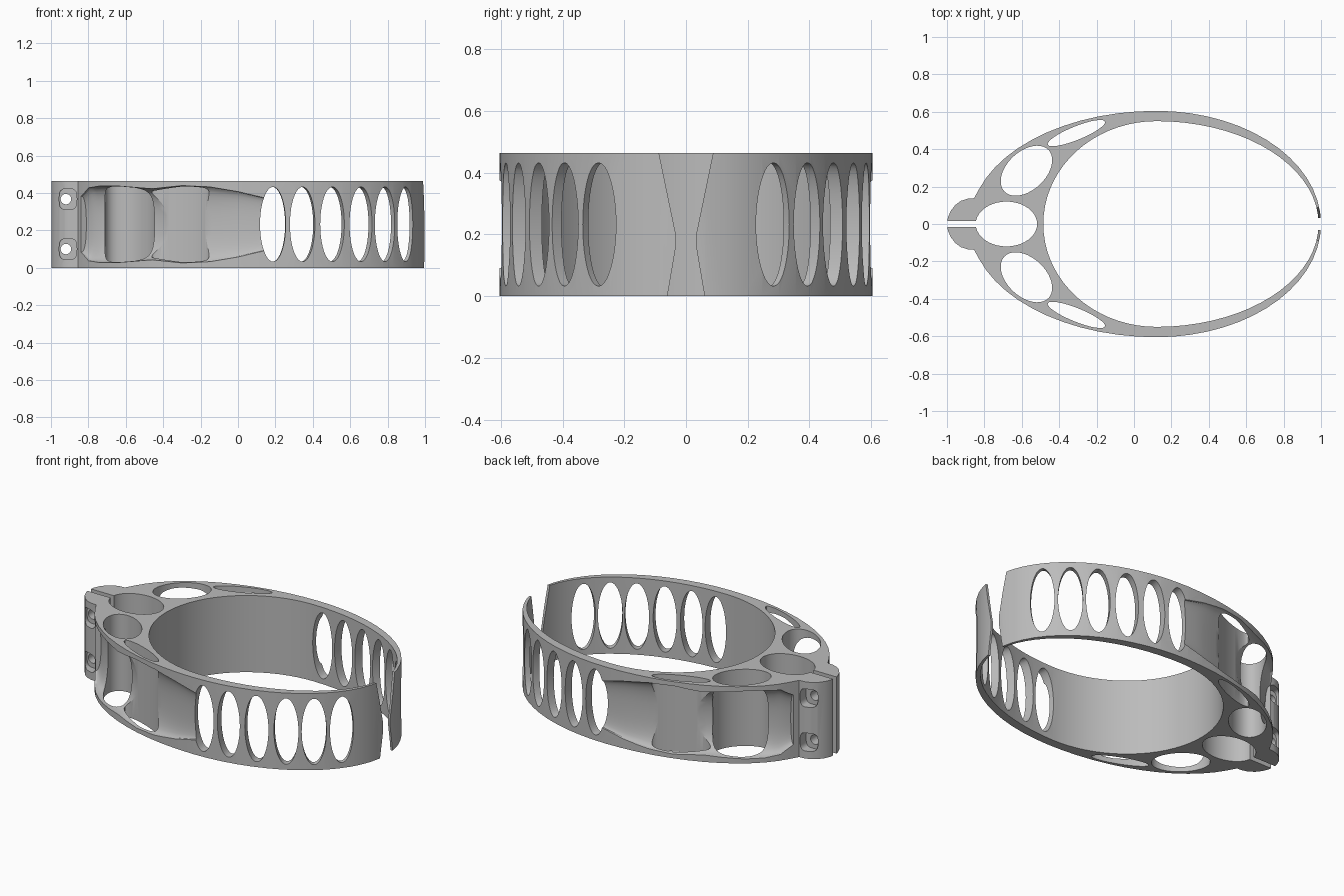
import bpy, bmesh
from math import cos, sin, pi, radians, sqrt, copysign
from mathutils import Vector

H = 0.465            # band height
CX, B = 0.12, 0.605  # widest station and half width
MID = H / 2

if "Cube" in bpy.data.objects:
    bpy.data.objects.remove(bpy.data.objects["Cube"], do_unlink=True)

grey = bpy.data.materials.new("plain grey")
grey.use_nodes = True
grey.diffuse_color = (0.5, 0.5, 0.5, 1)
grey.node_tree.nodes["Principled BSDF"].inputs["Base Color"].default_value = grey.diffuse_color


def loft(name, rings):
    """Closed solid skinned through rings of equal point count."""
    bm = bmesh.new()
    loops = [[bm.verts.new(p) for p in ring] for ring in rings]
    n = len(loops[0])
    for a, b in zip(loops, loops[1:]):
        for i in range(n):
            j = (i + 1) % n
            bm.faces.new((a[i], a[j], b[j], b[i]))
    bm.faces.new(loops[0][::-1])
    bm.faces.new(loops[-1])
    bmesh.ops.recalc_face_normals(bm, faces=bm.faces)
    me = bpy.data.meshes.new(name)
    bm.to_mesh(me)
    bm.free()
    me.materials.append(grey)
    ob = bpy.data.objects.new(name, me)
    bpy.context.collection.objects.link(ob)
    return ob


def prism(name, pts, origin, u, v, w, start, end):
    """Extrude a 2D profile (axes u, v) along w."""
    o, u, v, w = Vector(origin), Vector(u), Vector(v), Vector(w)
    return loft(name, [[o + u * a + v * b + w * t for a, b in pts] for t in (start, end)])


def oval(a, b, n=40, power=2.0, turn=0.0):
    pts = []
    for i in range(n):
        t = 2 * pi * i / n
        c, s = cos(t), sin(t)
        x = a * copysign(abs(c) ** (2 / power), c)
        y = b * copysign(abs(s) ** (2 / power), s)
        pts.append((x * cos(turn) - y * sin(turn), x * sin(turn) + y * cos(turn)))
    return pts


def egg(left, right, half, degrees):
    """Two half ellipses of different length sharing one width."""
    return [(CX + (right if cos(radians(d)) > 0 else left) * cos(radians(d)),
             half * sin(radians(d))) for d in degrees]


def surface(x):
    """Point and outward normal on the outer wall, +y side."""
    a = 0.88 if x > CX else 0.997
    y = B * sqrt(1 - ((x - CX) / a) ** 2)
    return Vector((x, y, MID)), Vector(((x - CX) / a ** 2, y / B ** 2, 0)).normalized()


X, Y, Z = (1, 0, 0), (0, 1, 0), (0, 0, 1)
ORIGIN = (0, 0, 0)

# Outer body with the rounded clamp lug at the left end
side = egg(0.997, 0.88, B, [6 * i for i in range(28)])
side += [(-0.855, 0.138), (-0.89, 0.135), (-0.925, 0.124), (-0.955, 0.102), (-0.98, 0.07), (-0.995, 0.035)]
outline = side + [(-1, 0)] + [(x, -y) for x, y in side[:0:-1]]
body = prism("clamp_band", outline, ORIGIN, X, Y, Z, 0, H)

cutters = []

# Main opening
cutters.append(prism("main_opening", egg(0.605, 0.867, 0.55, range(0, 360, 5)),
                     ORIGIN, X, Y, Z, -0.1, H + 0.1))

# Vertical oval bores: one at the clamp, two per side
cutters.append(prism("clamp_bore", oval(0.164, 0.12), (-0.682, 0, 0), X, Y, Z, -0.1, H + 0.1))
for s in (1, -1):
    for x, y, a, b, turn in ((-0.575, 0.285, 0.162, 0.103, 43), (-0.308, 0.486, 0.165, 0.036, 22)):
        cutters.append(prism("side_bore", oval(a, b, turn=radians(turn) * s),
                             (x, y * s, 0), X, Y, Z, -0.1, H + 0.1))

# Scooped side pockets: station x, half height, depth
stations = [(-0.838, 0.15, 0.03), (-0.80, 0.195, 0.055), (-0.74, 0.205, 0.09), (-0.65, 0.205, 0.125),
            (-0.46, 0.19, 0.105), (-0.30, 0.207, 0.072), (-0.15, 0.20, 0.055),
            (0, 0.175, 0.035), (0.17, 0.135, 0.02)]
fine = []
for p, q in zip(stations, stations[1:]):
    for k in range(4):
        fine.append([a + (b - a) * k / 4 for a, b in zip(p, q)])
fine.append(stations[-1])
for s in (1, -1):
    rings = []
    for x, h, d in fine:
        p, n = surface(x)
        ring = []
        for o, z in oval(1, h, n=32, power=2.4):
            v = p + n * o * (d if o < 0 else 0.04)
            ring.append((v.x, v.y * s, MID + z))
        rings.append(ring)
    cutters.append(loft("side_pocket", rings))

# Row of tall oval windows, cut square to the wall
for x in (0.187, 0.345, 0.505, 0.658, 0.787, 0.897):
    p, n = surface(x)
    for s in (1, -1):
        out = Vector((n.x, n.y * s, 0))
        cutters.append(prism("oval_window", oval(0.068, 0.2), (p.x, p.y * s, MID),
                             (-out.y, out.x, 0), Z, out, -0.13, 0.08))

# Flared gap at the thin end
half_gap = [(0.062, -0.01), (0.033, 0.16), (0.033, 0.2), (0.09, H + 0.01)]
gap = half_gap + [(-y, z) for y, z in half_gap[::-1]]
cutters.append(prism("end_gap", gap, ORIGIN, Y, Z, X, 0.9, 1.1))

# Clamp slit, screw holes and their recesses
slit = [(-1.1, -0.016), (-0.8, -0.016), (-0.8, 0.016), (-1.1, 0.016)]
cutters.append(prism("clamp_slit", slit, ORIGIN, X, Y, Z, -0.1, H + 0.1))
for z in (0.1, 0.367):
    cutters.append(prism("screw_hole", oval(0.028, 0.028, 24), (-0.92, 0, z), X, Z, Y, -0.3, 0.3))
    for s in (1, -1):
        cutters.append(prism("screw_recess", oval(0.047, 0.055, 32, 3.5), (-0.909, 0, z),
                             X, Z, Y, 0.08 * s, 0.3 * s))

# Apply all cuts, then drop the cutters
bpy.context.view_layer.objects.active = body
for c in cutters:
    c.hide_render = True
    m = body.modifiers.new(c.name, 'BOOLEAN')
    m.operation, m.solver, m.object = 'DIFFERENCE', 'EXACT', c
    bpy.ops.object.modifier_apply(modifier=m.name)
    bpy.data.objects.remove(c, do_unlink=True)

# Smooth walls with crisp rims
bpy.ops.object.select_all(action='DESELECT')
body.select_set(True)
bpy.ops.object.shade_smooth_by_angle(angle=radians(25))
